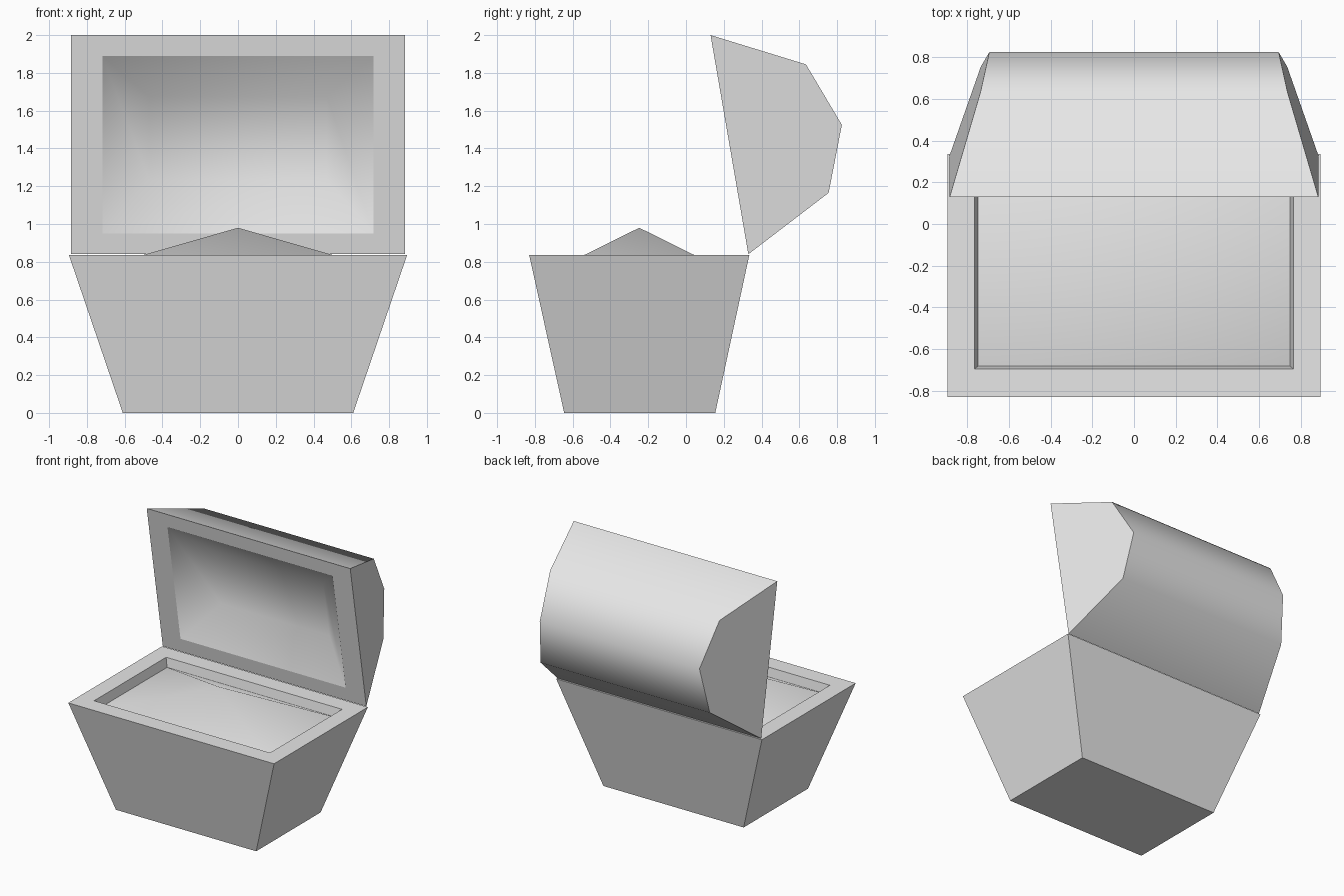
import bpy
import bmesh
import math

cube = bpy.data.objects.get("Cube")
if cube:
    bpy.data.objects.remove(cube, do_unlink=True)

GREY = (0.8, 0.8, 0.8, 1.0)
grey = bpy.data.materials.new("plain grey")
grey.use_nodes = True
grey.diffuse_color = GREY
grey.node_tree.nodes["Principled BSDF"].inputs["Base Color"].default_value = GREY


def loft(name, rings, closed=True, cap_start=False, cap_end=False, smooth=None):
    """Skin a list of point rings; a one-point last ring makes a peak."""
    bm = bmesh.new()
    loops = [[bm.verts.new(p) for p in ring] for ring in rings]
    for a, b in zip(loops, loops[1:]):
        n = len(a)
        for i in range(n if closed else n - 1):
            j = (i + 1) % n
            top = [b[0]] if len(b) == 1 else [b[j], b[i]]
            bm.faces.new([a[i], a[j]] + top)
    if cap_start:
        bm.faces.new(loops[0][::-1])
    if cap_end:
        bm.faces.new(loops[-1])
    mesh = bpy.data.meshes.new(name)
    bm.to_mesh(mesh)
    bm.free()
    mesh.materials.append(grey)
    obj = bpy.data.objects.new(name, mesh)
    bpy.context.collection.objects.link(obj)
    if smooth:
        bpy.ops.object.select_all(action='DESELECT')
        obj.select_set(True)
        bpy.context.view_layer.objects.active = obj
        bpy.ops.object.shade_smooth_by_angle(angle=math.radians(smooth))
    return obj


def flat_rect(x, y0, y1, z):
    return [(-x, y0, z), (x, y0, z), (x, y1, z), (-x, y1, z)]


# Chest body: tapered box, flat rim and inner walls
inner = flat_rect(0.748, -0.682, 0.187, 0.765)
loft("chest_body", [
    flat_rect(0.61, -0.645, 0.155, 0.0),
    flat_rect(0.895, -0.83, 0.335, 0.835),
    flat_rect(0.765, -0.695, 0.20, 0.835),
    inner,
], cap_start=True)

# Heaped contents: low four-sided mound
loft("contents_mound", [inner, [(0, -0.2475, 0.98)]], smooth=60)

# Lid shell: five-sided profile with ends that taper towards the back
HINGE, TIP = (0.33, 0.84), (0.13, 2.0)
profile = [HINGE, (0.755, 1.165), (0.825, 1.525), (0.635, 1.845), TIP]
run = (TIP[0] - HINGE[0], TIP[1] - HINGE[1])
length = math.hypot(*run)
back = (run[1] / length, -run[0] / length)      # points into the lid


def half_width(y, z):
    depth = (y - HINGE[0]) * back[0] + (z - HINGE[1]) * back[1]
    return 0.885 - 0.315 * depth


loft("lid_shell",
     [[(s * half_width(y, z), y, z) for y, z in profile] for s in (-1, 1)],
     closed=False, cap_start=True, cap_end=True, smooth=50)


def lid_rect(x, t0, t1, depth):
    """Rectangle parallel to the lid opening, t running from hinge to tip."""
    def point(sx, t):
        return (sx, HINGE[0] + run[0] * t + back[0] * depth,
                HINGE[1] + run[1] * t + back[1] * depth)
    return [point(-x, t0), point(x, t0), point(x, t1), point(-x, t1)]


# Lid rim and the soft hollow inside it
opening = lid_rect(0.718, 0.095, 0.905, 0.0)
loft("lid_rim", [lid_rect(0.885, 0.0, 1.0, 0.0), opening])
loft("lid_lining", [opening, lid_rect(0.47, 0.31, 0.69, 0.2)],
     cap_end=True, smooth=80)
